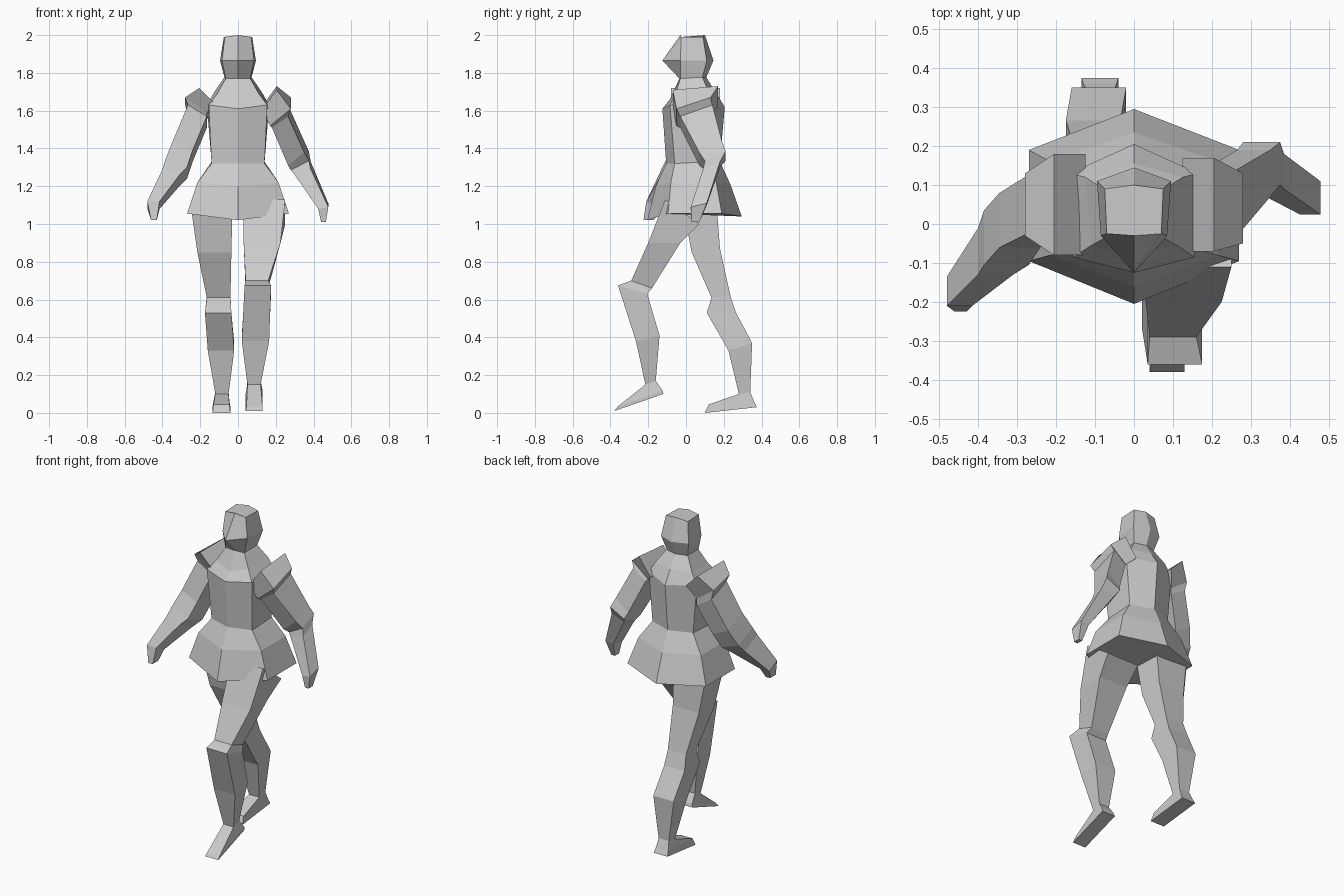
import bpy, bmesh


def loft(name, rings):
    """Skin a list of equal-sized point rings and cap both ends."""
    bm = bmesh.new()
    vs = [[bm.verts.new(p) for p in ring] for ring in rings]
    for a, b in zip(vs, vs[1:]):
        n = len(a)
        for i in range(n):
            j = (i + 1) % n
            bm.faces.new((a[i], a[j], b[j], b[i]))
    bm.faces.new(vs[0])
    bm.faces.new(vs[-1])
    bmesh.ops.recalc_face_normals(bm, faces=bm.faces)
    me = bpy.data.meshes.new(name)
    bm.to_mesh(me)
    bm.free()
    ob = bpy.data.objects.new(name, me)
    bpy.context.collection.objects.link(ob)
    return ob


def hexring(wf, wb, front, side_front, side_back, back):
    """Six-sided ring, mirrored in x; each argument is a (y, z) pair."""
    return [(0, *front), (wf, *side_front), (wb, *side_back),
            (0, *back), (-wb, *side_back), (-wf, *side_front)]


def legring(x0, x1, yf, zf, yb, zb):
    return [(x0, yf, zf), (x1, yf, zf), (x1, yb, zb), (x0, yb, zb)]


def armring(side, xo, zo, xi, zi, yf, yb, tilt):
    return [(side * xo, yf, zo - tilt), (side * xi, yf, zi - tilt),
            (side * xi, yb, zi + tilt), (side * xo, yb, zo + tilt)]


# Tunic: skirt hem, hip, waist, chest, collar, neck
loft("tunic", [
    hexring(.27, .27, (-.205, 1.02), (-.095, 1.055), (.19, 1.055), (.295, 1.04)),
    hexring(.215, .215, (-.16, 1.2), (-.08, 1.22), (.16, 1.22), (.235, 1.21)),
    hexring(.14, .14, (-.105, 1.32), (-.06, 1.32), (.13, 1.33), (.18, 1.33)),
    hexring(.155, .165, (-.125, 1.61), (-.085, 1.63), (.13, 1.63), (.205, 1.62)),
    hexring(.11, .125, (-.085, 1.66), (-.055, 1.69), (.12, 1.70), (.155, 1.70)),
    hexring(.065, .07, (-.035, 1.77), (-.03, 1.77), (.085, 1.78), (.105, 1.78)),
])

# Head: jaw, brow, crown
loft("head", [
    hexring(.065, .07, (-.035, 1.77), (-.03, 1.77), (.085, 1.77), (.105, 1.77)),
    hexring(.085, .095, (-.125, 1.865), (-.03, 1.865), (.11, 1.865), (.145, 1.865)),
    hexring(.07, .075, (-.03, 2.0), (-.025, 1.99), (.09, 1.99), (.10, 2.0)),
])

# Legs: hip, thigh, kneecap top and bottom, calf, ankle
loft("front_leg", [legring(*r) for r in [
    (.03, .25, -.11, 1.13, .07, 1.0),
    (.03, .225, -.20, .90, -.03, .90),
    (.04, .16, -.29, .70, -.18, .66),
    (.035, .175, -.36, .675, -.205, .63),
    (.02, .165, -.265, .38, -.14, .41),
    (.05, .12, -.215, .15, -.16, .17),
]])
loft("back_leg", [legring(*r) for r in [
    (-.245, -.03, -.01, 1.06, .165, 1.06),
    (-.215, -.035, .03, .85, .18, .87),
    (-.165, -.04, .135, .61, .235, .62),
    (-.175, -.035, .11, .53, .265, .53),
    (-.16, -.02, .225, .33, .35, .37),
    (-.12, -.05, .28, .10, .34, .11),
]])

# Feet: ankle down to a sloping sole
loft("front_foot", [
    legring(.05, .12, -.215, .15, -.16, .17),
    legring(.045, .13, -.36, .035, -.125, .12),
    legring(.04, .13, -.38, .01, -.12, .10),
])
loft("back_foot", [
    legring(-.12, -.05, .28, .10, .34, .11),
    legring(-.13, -.045, .12, .045, .36, .06),
    legring(-.135, -.04, .10, .0, .375, .03),
])

# Arms: shoulder pad top and bottom, upper arm, elbow, forearm, wrist, fingertips
arms = {
    "right_arm": (1, [
        (.205, 1.72, .125, 1.61, -.07, .17, .01),
        (.28, 1.64, .17, 1.55, -.05, .13, .03),
        (.265, 1.60, .18, 1.54, -.03, .14, .03),
        (.35, 1.41, .265, 1.34, .07, .19, .03),
        (.375, 1.36, .28, 1.31, .10, .21, .025),
        (.385, 1.31, .30, 1.28, .09, .18, .02),
        (.478, 1.10, .425, 1.09, .025, .11, .01),
        (.465, 1.01, .44, 1.01, .03, .07, 0),
    ]),
    "left_arm": (-1, [
        (.205, 1.72, .125, 1.64, -.08, .18, 0),
        (.28, 1.65, .165, 1.57, -.03, .13, -.02),
        (.265, 1.60, .165, 1.54, -.02, .13, -.03),
        (.345, 1.41, .24, 1.36, -.06, .08, -.03),
        (.385, 1.31, .27, 1.27, -.105, .035, -.03),
        (.40, 1.26, .31, 1.23, -.13, -.01, -.03),
        (.48, 1.10, .415, 1.10, -.21, -.135, -.02),
        (.46, 1.02, .43, 1.02, -.225, -.17, 0),
    ]),
}
for name, (side, rings) in arms.items():
    loft(name, [armring(side, *r) for r in rings])
